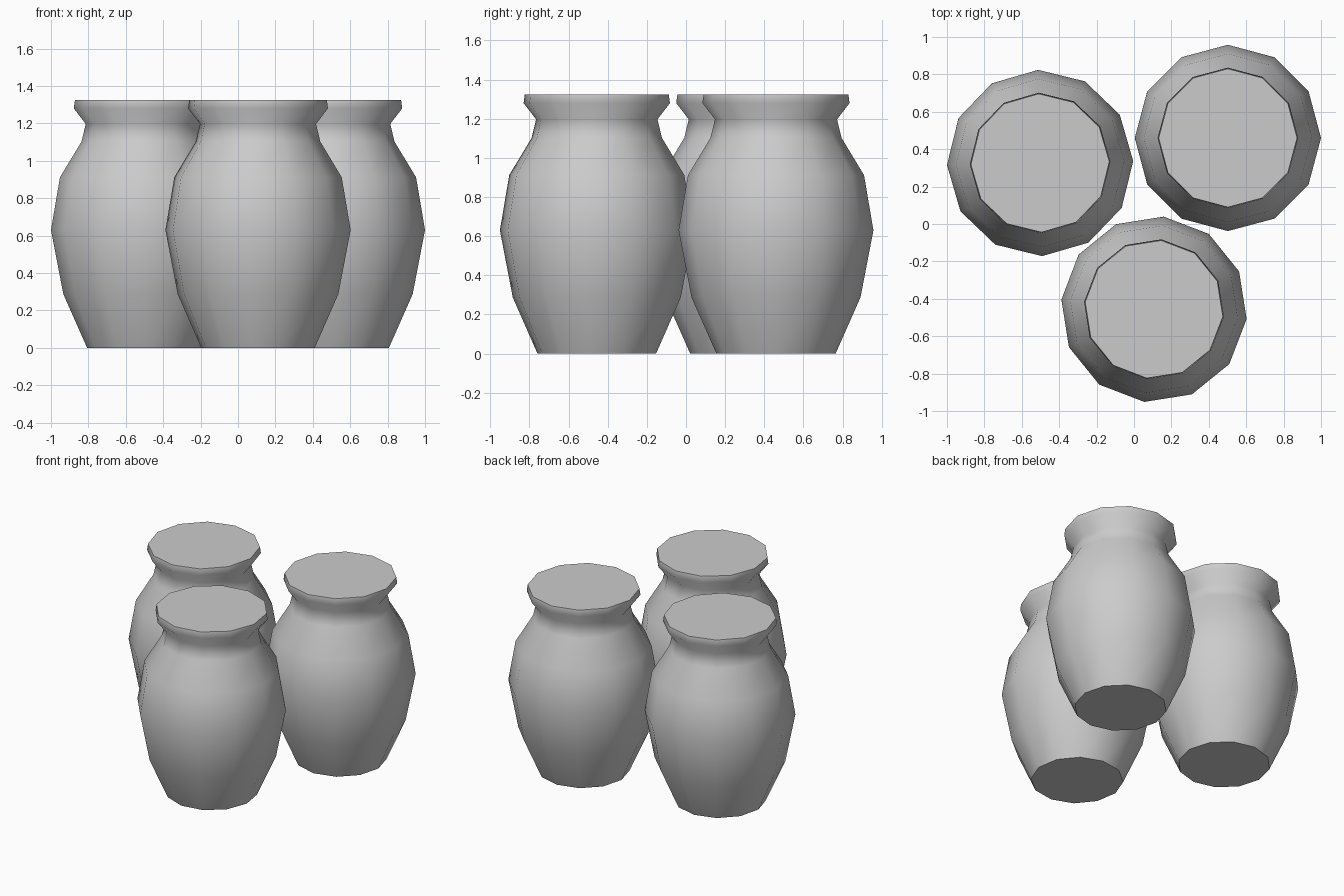
import bpy, bmesh
from math import cos, sin, pi, radians

if "Cube" in bpy.data.objects:
    bpy.data.objects.remove(bpy.data.objects["Cube"])

SIDES = 12
# Jar silhouette: (radius, height)
PROFILE = [(0.305, 0), (0.432, 0.287), (0.498, 0.63), (0.45, 0.912),
           (0.335, 1.102), (0.312, 1.197), (0.376, 1.28), (0.37, 1.325)]


def make_jar(name, x, y, turn):
    bm = bmesh.new()
    rings = [[bm.verts.new((r * cos(2 * pi * i / SIDES), r * sin(2 * pi * i / SIDES), z))
              for i in range(SIDES)] for r, z in PROFILE]
    # Body wall
    for low, high in zip(rings, rings[1:]):
        for i in range(SIDES):
            j = (i + 1) % SIDES
            bm.faces.new((low[i], low[j], high[j], high[i]))
    # Closed base and lid
    bm.faces.new(rings[0][::-1])
    bm.faces.new(rings[-1])
    mesh = bpy.data.meshes.new(name)
    bm.to_mesh(mesh)
    bm.free()
    jar = bpy.data.objects.new(name, mesh)
    bpy.context.collection.objects.link(jar)
    jar.location = (x, y, 0)
    jar.rotation_euler.z = radians(turn)
    # Smooth wall with crisp base and lid edges
    bpy.ops.object.select_all(action='DESELECT')
    jar.select_set(True)
    bpy.context.view_layer.objects.active = jar
    bpy.ops.object.shade_smooth_by_angle(angle=radians(60))


make_jar("jar_left", -0.502, 0.326, 1.2)
make_jar("jar_right", 0.502, 0.46, 0)
make_jar("jar_front", 0.107, -0.456, -6)
